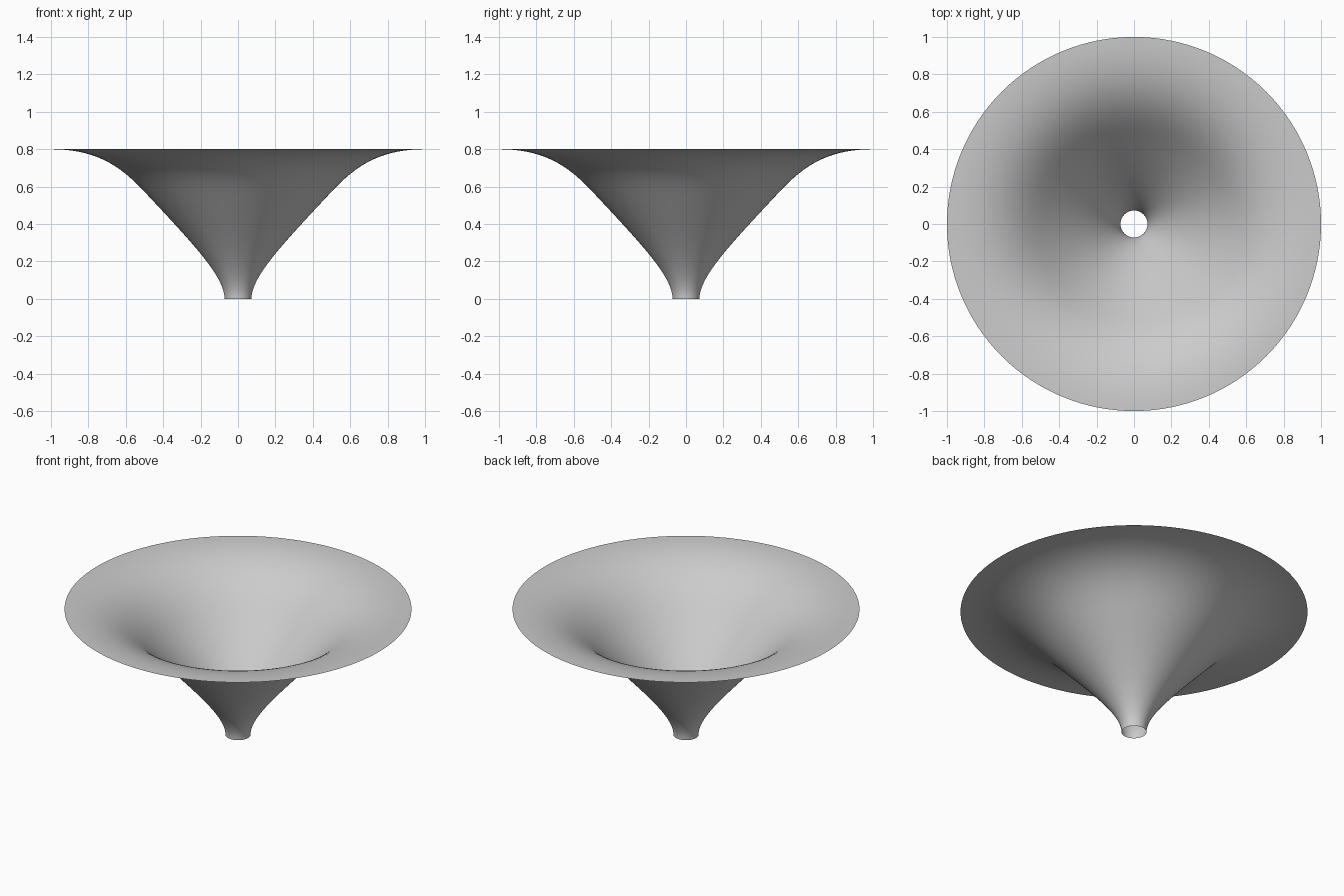
import bpy, bmesh, math
from mathutils import Vector
from mathutils.geometry import interpolate_bezier

cube = bpy.data.objects.get("Cube")
if cube:
    bpy.data.objects.remove(cube, do_unlink=True)

SIDES = 128
STEPS = 24

# Flared profile: narrow neck curving out to a flat rim
curves = [
    [(0.072, 0), (0.072, 0.11), (0.21, 0.262), (0.45, 0.519)],
    [(0.45, 0.519), (0.58, 0.658), (0.70, 0.80), (1.0, 0.80)],
]
profile = []
for pts in curves:
    a, ha, hb, b = [Vector((r, 0, z)) for r, z in pts]
    section = interpolate_bezier(a, ha, hb, b, STEPS)
    profile += section[1:] if profile else section

# Spin the profile into an open, single-walled funnel
bm = bmesh.new()
verts = [bm.verts.new(p) for p in profile]
edges = [bm.edges.new(pair) for pair in zip(verts, verts[1:])]
bmesh.ops.spin(bm, geom=verts + edges, cent=(0, 0, 0), axis=(0, 0, 1),
               angle=math.tau, steps=SIDES, use_merge=True)
bmesh.ops.remove_doubles(bm, verts=bm.verts, dist=0.0001)
bmesh.ops.recalc_face_normals(bm, faces=bm.faces)

# Normals face up, into the bowl
bm.faces.ensure_lookup_table()
if sum(f.normal.z for f in bm.faces) < 0:
    bmesh.ops.reverse_faces(bm, faces=bm.faces)
for f in bm.faces:
    f.smooth = True

mesh = bpy.data.meshes.new("funnel")
bm.to_mesh(mesh)
bm.free()
funnel = bpy.data.objects.new("funnel", mesh)
bpy.context.collection.objects.link(funnel)

# Plain grey
grey = bpy.data.materials.new("light_grey")
grey.use_nodes = True
color = (0.6, 0.6, 0.6, 1)
grey.diffuse_color = color
grey.node_tree.nodes["Principled BSDF"].inputs["Base Color"].default_value = color
mesh.materials.append(grey)
